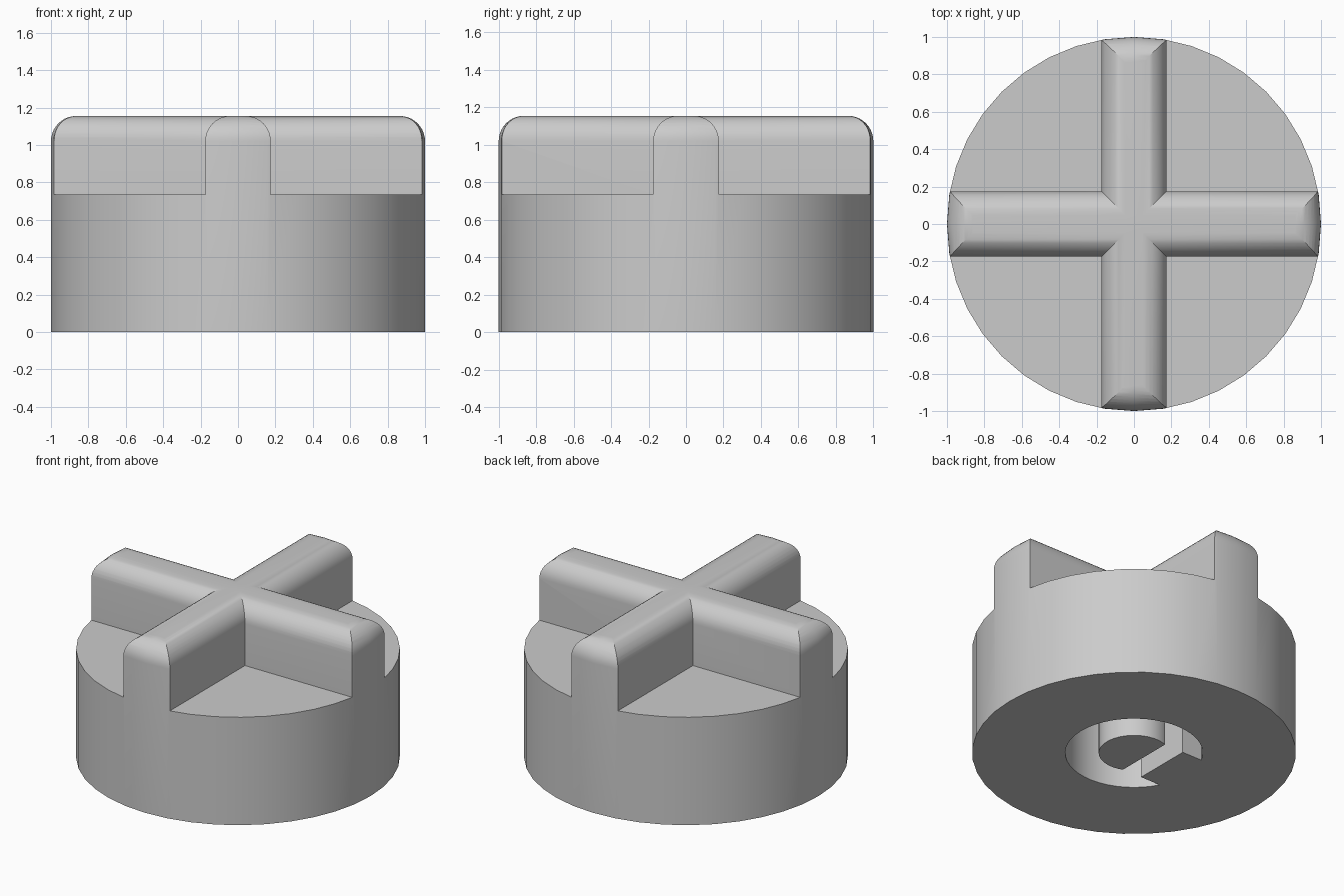
import bpy, bmesh, math

if "Cube" in bpy.data.objects:
    bpy.data.objects.remove(bpy.data.objects["Cube"], do_unlink=True)

SIDES = 40
TOP, DECK = 1.155, 0.735       # rib crest and flat deck heights
HALF, FILLET = 0.175, 0.135    # rib half width and rounding
DEPTH = 0.6                    # socket depth

grey = bpy.data.materials.new("plain grey")
grey.use_nodes = True
colour = (0.6, 0.6, 0.6, 1)
grey.diffuse_color = colour
grey.node_tree.nodes["Principled BSDF"].inputs["Base Color"].default_value = colour


def loft(bm, sections):
    """Closed solid through a stack of (outline, height) sections."""
    rings = [[bm.verts.new((x, y, z)) for x, y in outline] for outline, z in sections]
    for low, high in zip(rings, rings[1:]):
        for i in range(len(low)):
            j = (i + 1) % len(low)
            bm.faces.new((low[i], low[j], high[j], high[i]))
    bm.faces.new(rings[0][::-1])
    bm.faces.new(rings[-1])


def finish(name, bm):
    bmesh.ops.recalc_face_normals(bm, faces=bm.faces)
    mesh = bpy.data.meshes.new(name)
    bm.to_mesh(mesh)
    bm.free()
    mesh.materials.append(grey)
    obj = bpy.data.objects.new(name, mesh)
    bpy.context.collection.objects.link(obj)
    return obj


def solid(name, sections):
    bm = bmesh.new()
    loft(bm, sections)
    return finish(name, bm)


def circle(radius, start=0, end=math.tau, n=SIDES):
    """Arc points; a full turn leaves out the repeated last point."""
    count = n if end - start >= math.tau else n + 1
    return [(radius * math.cos(start + (end - start) * i / n),
             radius * math.sin(start + (end - start) * i / n)) for i in range(count)]


def rounding(outer, top, steps=10):
    """Quarter round from a vertical side up to a flat top: (offset, height)."""
    return [(outer - FILLET + FILLET * math.cos(a), top - FILLET + FILLET * math.sin(a))
            for a in (math.pi / 2 * i / steps for i in range(steps + 1))]


def carve(target, tool):
    mod = target.modifiers.new("cut", "BOOLEAN")
    mod.operation, mod.solver, mod.object = "DIFFERENCE", "EXACT", tool
    bpy.context.view_layer.objects.active = target
    bpy.ops.object.modifier_apply(modifier=mod.name)
    bpy.data.objects.remove(tool, do_unlink=True)


# Round body with a rounded upper rim
knob = solid("knob_body", [(circle(1), 0)] +
             [(circle(r), z) for r, z in rounding(1, TOP)])

# Four corner pockets that leave a cross of round-topped ribs
bm = bmesh.new()
levels = [(HALF, DECK)] + rounding(HALF, TOP + 0.0005)
levels.append((levels[-1][0], 1.4))
for sx in (-1, 1):
    for sy in (-1, 1):
        loft(bm, [([(sx * w, sy * w), (sx * 1.3, sy * w),
                    (sx * 1.3, sy * 1.3), (sx * w, sy * 1.3)], z) for w, z in levels])
carve(knob, finish("pocket_cutter", bm))

# Underside well, notched by a key tooth
RADIUS, TOOTH, TOOTH_X = 0.425, 0.2, -0.225
a = math.pi - math.asin(TOOTH / RADIUS)
well = circle(RADIUS, -a, a) + [(TOOTH_X, TOOTH), (TOOTH_X, -TOOTH)]
carve(knob, solid("well_cutter", [(well, -0.1), (well, DEPTH)]))

# Flat-sided post standing in the well
a = math.pi - math.acos(0.08 / 0.218)
flat_round = circle(0.218, -a, a)
post = solid("socket_post", [(flat_round, 0), (flat_round, DEPTH + 0.01)])

# Smooth curves, sharp edges
bpy.ops.object.select_all(action="DESELECT")
for obj in (knob, post):
    obj.select_set(True)
bpy.context.view_layer.objects.active = knob
bpy.ops.object.shade_smooth_by_angle(angle=math.radians(30))
